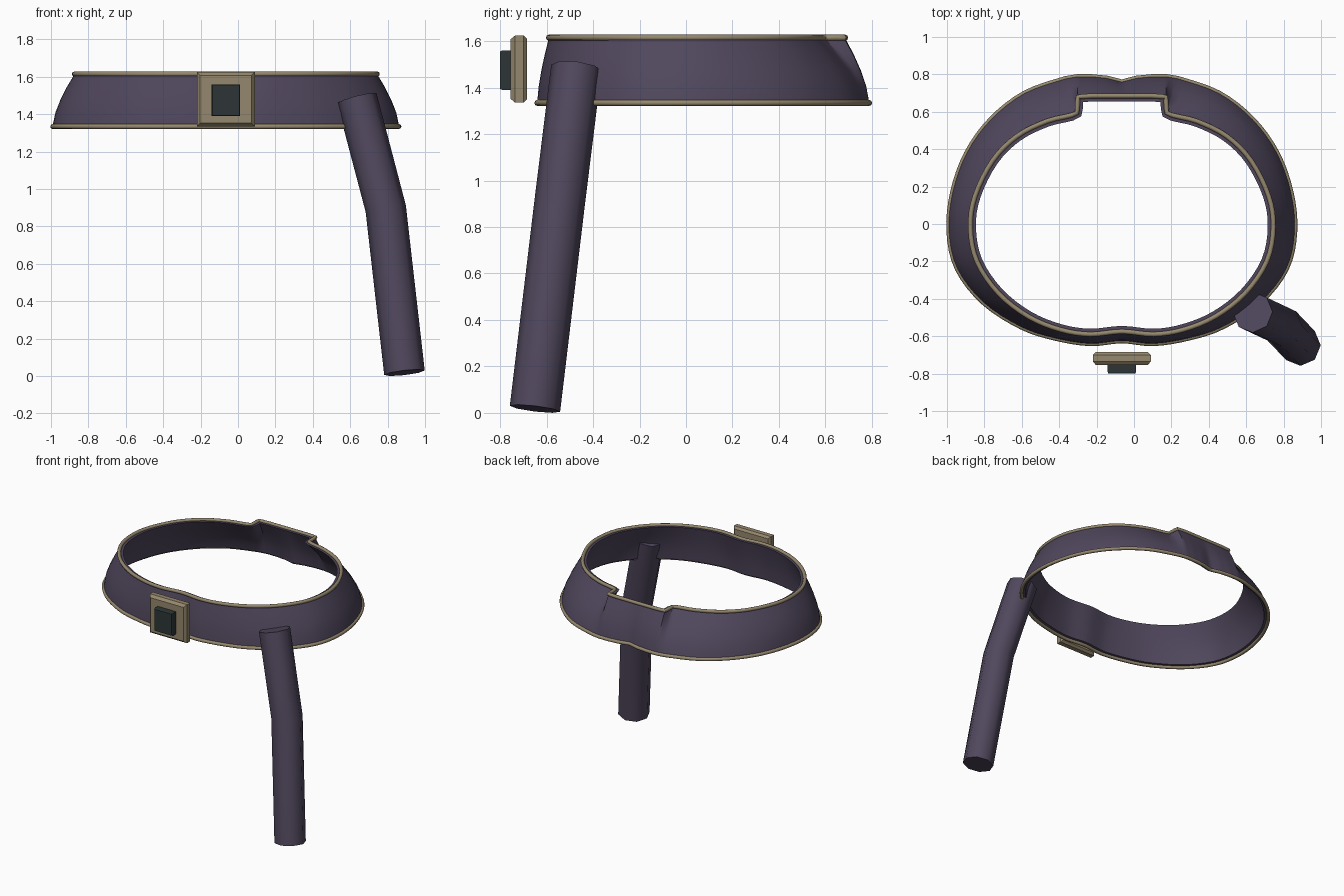
import bpy, bmesh, math
from mathutils import Vector

if "Cube" in bpy.data.objects:
    bpy.data.objects.remove(bpy.data.objects["Cube"])

CX = -0.065  # centre line of the belt


def material(name, rgb):
    m = bpy.data.materials.new(name)
    m.diffuse_color = (*rgb, 1)
    m.use_nodes = True
    m.node_tree.nodes["Principled BSDF"].inputs["Base Color"].default_value = m.diffuse_color
    return m


PURPLE = material("dark purple leather", (0.080, 0.063, 0.108))
TAN = material("tan trim", (0.30, 0.245, 0.155))
DARK = material("dark slate", (0.026, 0.036, 0.037))


def make_object(name, bm, mat, smooth=None):
    bmesh.ops.recalc_face_normals(bm, faces=bm.faces)
    me = bpy.data.meshes.new(name)
    bm.to_mesh(me)
    bm.free()
    ob = bpy.data.objects.new(name, me)
    bpy.context.collection.objects.link(ob)
    me.materials.append(mat)
    if smooth:
        bpy.ops.object.select_all(action='DESELECT')
        ob.select_set(True)
        bpy.context.view_layer.objects.active = ob
        bpy.ops.object.shade_smooth_by_angle(angle=math.radians(smooth))
    return ob


def skin(bm, rings, closed_path):
    """Join successive closed rings of points with quads."""
    vs = [[bm.verts.new(p) for p in r] for r in rings]
    n = len(vs[0])
    for i in range(len(vs) if closed_path else len(vs) - 1):
        a, b = vs[i], vs[(i + 1) % len(vs)]
        for j in range(n):
            k = (j + 1) % n
            bm.faces.new((a[j], a[k], b[k], b[j]))
    return vs


def outline(half, straight=4, steps=4):
    """Smooth half outline from front to back, mirrored into a full loop."""
    p = [Vector(q) for q in half]
    mirror = lambda v: Vector((-v.x, v.y))
    ext = [mirror(p[1])] + p + [mirror(p[-2])]
    pts = []
    for i in range(len(p) - 1):
        a, b, c, d = ext[i:i + 4]
        for s in range(steps):
            t = s / steps
            if i >= len(p) - 1 - straight:
                pts.append(b.lerp(c, t))
            else:
                pts.append(0.5 * (2 * b + (c - a) * t + (2 * a - 5 * b + 4 * c - d) * t * t
                                  + (3 * b - a - 3 * c + d) * t ** 3))
    pts.append(p[-1])
    return pts + [mirror(v) for v in reversed(pts[1:-1])]


# Belt outlines at the lower and upper edges; the upper one steps out at the back
low = outline([(0, -.625), (.17, -.64), (.36, -.61), (.54, -.55), (.74, -.42), (.88, -.24),
               (.925, -.04), (.905, .17), (.83, .38), (.70, .56), (.52, .70), (.30, .778),
               (.24, .788), (.16, .788), (.08, .78), (0, .76)])
high = outline([(0, -.575), (.17, -.59), (.33, -.565), (.5, -.495), (.66, -.37), (.775, -.2),
                (.81, -.02), (.785, .15), (.69, .34), (.56, .47), (.40, .55), (.24, .595),
                (.235, .68), (.16, .685), (.08, .685), (0, .685)])
Z0, Z1 = 1.34, 1.613


def inset(loop, d):
    out = []
    for i, v in enumerate(loop):
        t = loop[(i + 1) % len(loop)] - loop[i - 1]
        out.append(v + Vector((-t.y, t.x)).normalized() * d)
    return out


# Belt band: outer and inner walls with a gently bulging profile
def level(a, b, t):
    w = t ** 1.5
    return [(CX + p.x + (q.x - p.x) * w, p.y + (q.y - p.y) * w, Z0 + (Z1 - Z0) * t)
            for p, q in zip(a, b)]


low_in, high_in = inset(low, .03), inset(high, .03)
ts = [0, .25, .5, .75, 1]
bm = bmesh.new()
skin(bm, [level(low, high, t) for t in ts] + [level(low_in, high_in, t) for t in reversed(ts)], True)
make_object("belt_band", bm, PURPLE, 40)


# Rounded trim along both belt edges
def trim(name, loop, z, r=0.013, sides=8):
    rings = []
    for i, v in enumerate(loop):
        t = (loop[(i + 1) % len(loop)] - loop[i - 1]).normalized()
        n = Vector((t.y, -t.x))
        ring = []
        for k in range(sides):
            a = 2 * math.pi * k / sides
            q = v + n * r * math.cos(a)
            ring.append((CX + q.x, q.y, z + r * math.sin(a)))
        rings.append(ring)
    bm = bmesh.new()
    skin(bm, rings, True)
    make_object(name, bm, TAN, 50)


trim("lower_trim", low, Z0 - .006)
trim("upper_trim", high, Z1 + .002)


# Buckle: chamfered plates stacked along the front
def plate(name, layers, zc, mat):
    bm = bmesh.new()
    rings = [[(CX + sx * w, y, zc + sz * h) for sx, sz in ((-1, -1), (1, -1), (1, 1), (-1, 1))]
             for y, w, h in layers]
    vs = skin(bm, rings, False)
    bm.faces.new(vs[0])
    bm.faces.new(vs[-1])
    make_object(name, bm, mat)


plate("buckle_plate", [(-.685, .14, .13), (-.7, .155, .145), (-.735, .155, .145), (-.755, .138, .128)],
      1.48, TAN)
plate("buckle_inlay", [(-.75, .076, .085), (-.79, .076, .085), (-.80, .072, .081)], 1.475, DARK)

# Bent hanging sheath with flat capped ends
path = [Vector(p) for p in ((.635, -.472, 1.485), (.79, -.545, .895), (.89, -.65, .018))]
rings = []
for i, p in enumerate(path):
    d = (path[min(i + 1, 2)] - path[max(i - 1, 0)]).normalized()
    u = (Vector((1, 0, 0)) - d * d.x).normalized()
    v = d.cross(u)
    rings.append([p + .109 * (u * math.cos(a) + v * math.sin(a))
                  for a in (math.tau * k / 8 for k in range(8))])
bm = bmesh.new()
vs = skin(bm, rings, False)
bm.faces.new(vs[0])
bm.faces.new(vs[-1])
make_object("sheath", bm, PURPLE, 50)
